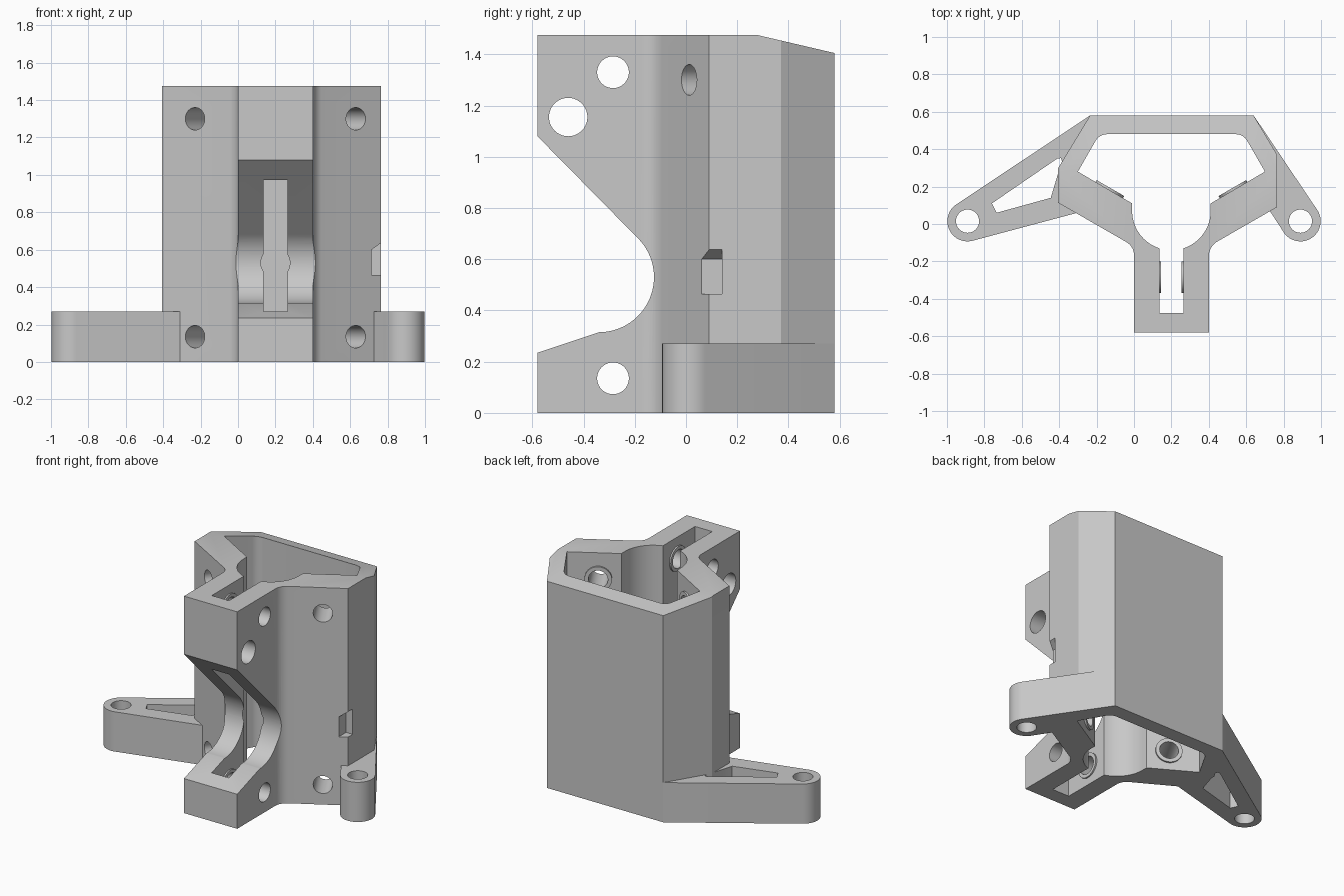
import bpy, bmesh, math
from mathutils import Vector, Matrix

cube = bpy.data.objects.get("Cube")
if cube:
    bpy.data.objects.remove(cube, do_unlink=True)

COLOUR = (0.58, 0.58, 0.58, 1)
grey = bpy.data.materials.new("plain grey")
grey.use_nodes = True
grey.diffuse_color = COLOUR
grey.node_tree.nodes["Principled BSDF"].inputs["Base Color"].default_value = COLOUR


def finish(name, bm):
    bmesh.ops.recalc_face_normals(bm, faces=bm.faces)
    mesh = bpy.data.meshes.new(name)
    bm.to_mesh(mesh)
    bm.free()
    mesh.materials.append(grey)
    obj = bpy.data.objects.new(name, mesh)
    bpy.context.collection.objects.link(obj)
    return obj


def prism(name, outline, low, high, axis="z"):
    """Extrude an outline along z, or a (y, z) outline along x."""
    bm = bmesh.new()
    along_x = axis == "x"
    verts = [bm.verts.new((low, a, b) if along_x else (a, b, low)) for a, b in outline]
    face = bm.faces.new(verts)
    out = bmesh.ops.extrude_face_region(bm, geom=[face])
    d = high - low
    moved = [v for v in out["geom"] if isinstance(v, bmesh.types.BMVert)]
    bmesh.ops.translate(bm, verts=moved, vec=(d, 0, 0) if along_x else (0, 0, d))
    return finish(name, bm)


def rod(name, start, end, radius):
    start, end = Vector(start), Vector(end)
    d = end - start
    turn = d.to_track_quat("Z", "Y").to_matrix().to_4x4()
    bm = bmesh.new()
    bmesh.ops.create_cone(bm, cap_ends=True, segments=40, radius1=radius, radius2=radius,
                          depth=d.length, matrix=Matrix.Translation((start + end) / 2) @ turn)
    return finish(name, bm)


def arc(cx, cy, r, a0, a1, n=24):
    angles = [math.radians(a0 + (a1 - a0) * i / n) for i in range(n + 1)]
    return [(cx + r * math.cos(a), cy + r * math.sin(a)) for a in angles]


def fillet(before, corner, after, r, n=8):
    """Points of a rounded corner."""
    c = Vector(corner)
    u, v = (Vector(before) - c).normalized(), (Vector(after) - c).normalized()
    half = u.angle(v) / 2
    centre = c + (u + v).normalized() * r / math.sin(half)
    reach = r / math.tan(half)
    p, q = c + u * reach - centre, c + v * reach - centre
    return [tuple(centre + p.lerp(q, i / n).normalized() * r) for i in range(n + 1)]


def combine(target, tool, operation):
    mod = target.modifiers.new(operation, "BOOLEAN")
    mod.operation, mod.solver, mod.object = operation, "EXACT", tool
    bpy.context.view_layer.objects.active = target
    bpy.ops.object.modifier_apply(modifier=mod.name)
    bpy.data.objects.remove(tool, do_unlink=True)


def cut(target, tool):
    combine(target, tool, "DIFFERENCE")


def add(target, tool):
    combine(target, tool, "UNION")


TOP, ARM = 1.475, 0.27

# Outer housing with a front fin
right_wall, left_wall = (0.765, 0.09), (-0.405, 0.113)
right_root, left_root = (0.4, -0.12), (0, -0.12)
outline = [(-0.235, 0.58), (-0.405, 0.3), left_wall]
outline += fillet(left_wall, left_root, (0, -0.58), 0.08)
outline += [(0, -0.58), (0.4, -0.58)]
outline += fillet((0.4, -0.58), right_root, right_wall, 0.09)
outline += [right_wall, (0.765, 0.37), (0.64, 0.58)]
body = prism("bracket_housing", outline, 0, TOP)
cut(body, prism("top_slope", [(0.28, TOP), (0.7, 1.377), (0.7, 1.6), (0.28, 1.6)], -1, 1, "x"))

# Mounting arms
left_arm = prism("left_arm", arc(-0.89, 0.015, 0.108, 123.5, 285)
                 + [(-0.25, 0.074), (-0.235, 0.58)], 0, ARM)
cut(left_arm, prism("arm_window", [(-0.735, 0.06), (-0.445, 0.14), (-0.4, 0.29), (-0.383, 0.33),
                                   (-0.39, 0.352), (-0.41, 0.35), (-0.76, 0.11)], -1, 1))
right_arm = prism("right_arm", arc(0.89, 0.015, 0.108, 207, 394)
                  + [(0.64, 0.58), (0.71, 0.095)], 0, ARM)
for arm, x in ((left_arm, -0.89), (right_arm, 0.89)):
    cut(arm, rod("arm_hole", (x, 0.015, -1), (x, 0.015, 1), 0.062))
    add(body, arm)

# Inner cavity: wide chamber, round bore and narrow slot
a, b, c, d = (-0.3, 0.28), (-0.185, 0.48), (0.585, 0.48), (0.7, 0.28)
cavity = [d, (0.41, 0.11)]
cavity += arc(0.2, 0.07, 0.21, 0, -72)
cavity += [(0.265, -0.475), (0.135, -0.475)]
cavity += arc(0.2, 0.07, 0.21, -108, -180)
cavity += [(-0.01, 0.11), a] + fillet(a, b, c, 0.07) + fillet(b, c, d, 0.07)
cut(body, prism("cavity", cavity, -1, 3))

# Curved bite out of the front fin
bite = [(-0.7, 1.2), (-0.58, 1.08)] + arc(-0.34, 0.53, 0.215, 45, -90, 40)
bite += [(-0.58, 0.235), (-0.7, 0.195)]
cut(body, prism("front_bite", bite, -0.3, 0.7, "x"))

# Small notch with a sloping roof, drawn in profile and turned to run along y
notch = prism("notch", [(-0.9, 0.465), (-0.715, 0.465), (-0.715, 0.6), (-0.765, 0.637),
                        (-0.9, 0.737)], 0.05, 0.14, "x")
notch.data.transform(Matrix.Rotation(math.pi / 2, 4, "Z"))
cut(body, notch)

# Raised rims, then screw holes through the slanted walls
for z in (0.135, 1.3):
    for side in (-1, 1):
        middle = Vector((0.2 + side * 0.43, 0.012, z))
        inward = Vector((-side * 0.5, 0.866, 0))
        add(body, rod("rim", middle + inward * 0.12, middle + inward * 0.208, 0.085))
        cut(body, rod("screw_hole", middle - inward * 0.15, middle + inward * 0.3, 0.06))

# Raised rims inside the slot, then cross holes through the fin
for z in (0.135, 1.33):
    for side in (-1, 1):
        add(body, rod("slot_rim", (0.2 + side * 0.12, -0.285, z),
                      (0.2 + side * 0.055, -0.285, z), 0.085))
for y, z, r in ((-0.285, 0.135, 0.062), (-0.285, 1.33, 0.062), (-0.46, 1.155, 0.075)):
    cut(body, rod("cross_hole", (-0.2, y, z), (0.6, y, z), r))

# Smooth the curved walls, keep edges crisp
bpy.ops.object.select_all(action="DESELECT")
body.select_set(True)
bpy.context.view_layer.objects.active = body
bpy.ops.object.shade_smooth_by_angle(angle=math.radians(25))
